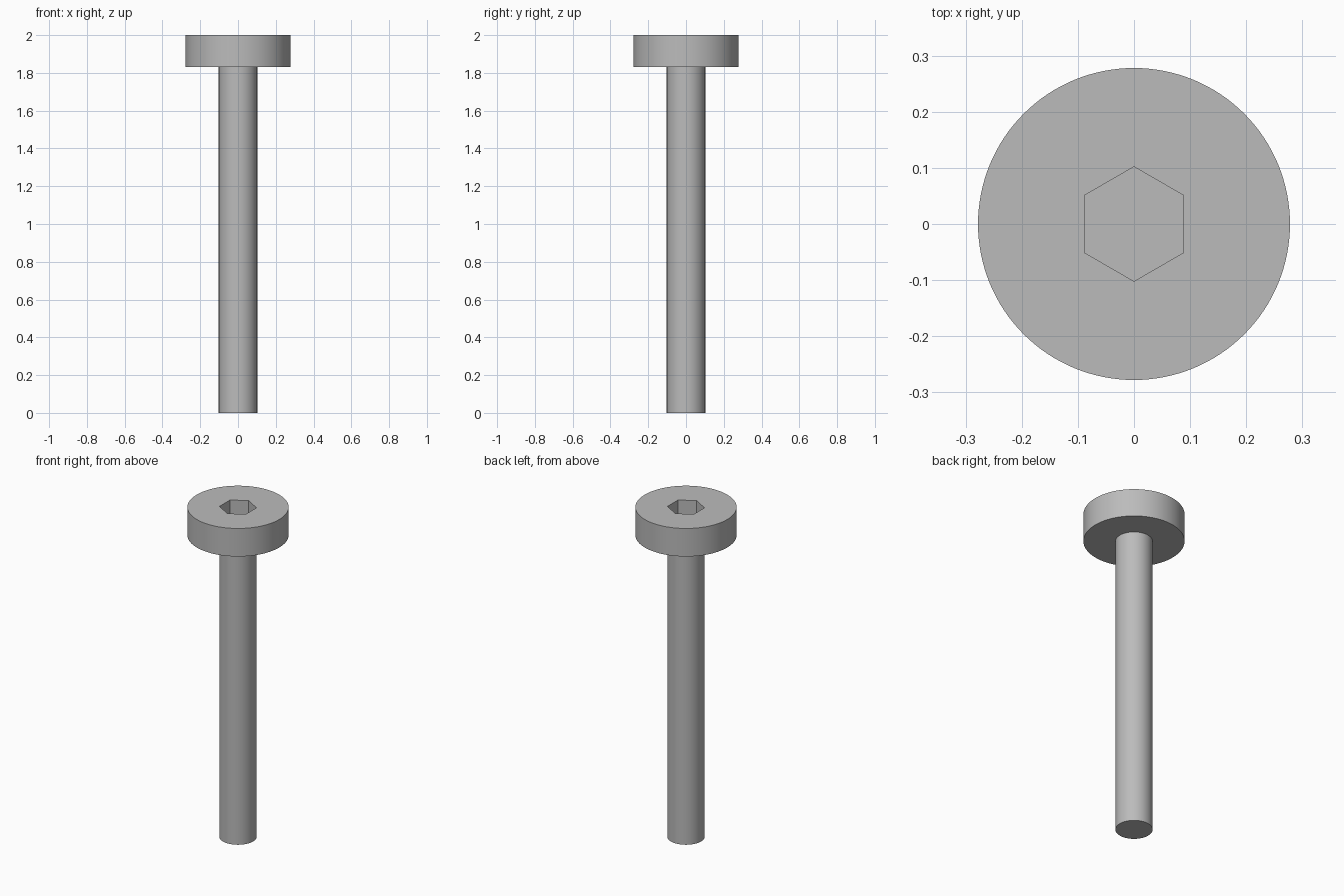
import bpy
import math

cube = bpy.data.objects.get("Cube")
if cube:
    bpy.data.objects.remove(cube, do_unlink=True)

HEAD_RADIUS, HEAD_BOTTOM, TOP = 0.278, 1.83, 2.0
SHAFT_RADIUS = 0.102
SOCKET_RADIUS, SOCKET_FLOOR = 0.102, 1.9

steel = bpy.data.materials.new("grey steel")
steel.use_nodes = True
colour = (0.5, 0.5, 0.5, 1)
steel.diffuse_color = colour
steel.node_tree.nodes["Principled BSDF"].inputs["Base Color"].default_value = colour


def cylinder(name, radius, bottom, top, sides):
    """Upright prism between two heights, with a corner on the y axis."""
    bpy.ops.mesh.primitive_cylinder_add(
        vertices=sides, radius=radius, depth=top - bottom,
        location=(0, 0, (bottom + top) / 2))
    obj = bpy.context.object
    obj.name = name
    obj.data.materials.append(steel)
    return obj


def smooth(obj):
    bpy.ops.object.select_all(action="DESELECT")
    obj.select_set(True)
    bpy.context.view_layer.objects.active = obj
    bpy.ops.object.shade_smooth_by_angle(angle=math.radians(30))


# Shaft, its upper end buried in the head
shaft = cylinder("shaft", SHAFT_RADIUS, 0, HEAD_BOTTOM + 0.02, 96)
smooth(shaft)

# Head with a hexagonal socket cut into the top
head = cylinder("head", HEAD_RADIUS, HEAD_BOTTOM, TOP, 128)
cutter = cylinder("socket_cutter", SOCKET_RADIUS, SOCKET_FLOOR, TOP + 0.1, 6)
cutter.hide_render = True
cut = head.modifiers.new("hex socket", "BOOLEAN")
cut.operation = "DIFFERENCE"
cut.solver = "EXACT"
cut.object = cutter
bpy.context.view_layer.objects.active = head
bpy.ops.object.modifier_apply(modifier=cut.name)
bpy.data.objects.remove(cutter, do_unlink=True)
smooth(head)
